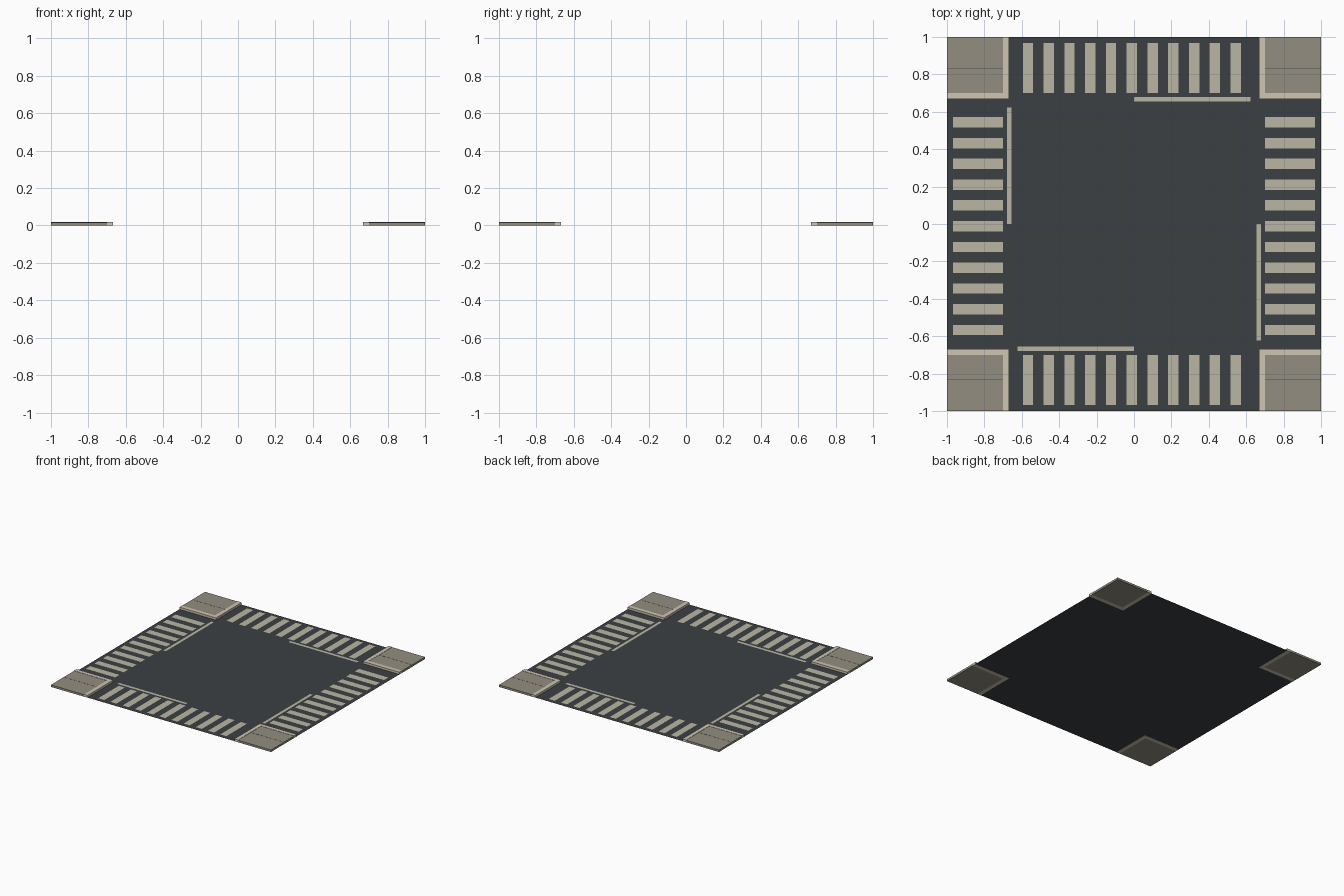
import bpy
import bmesh

if "Cube" in bpy.data.objects:
    bpy.data.objects.remove(bpy.data.objects["Cube"])


def material(name, rgb):
    m = bpy.data.materials.new(name)
    m.diffuse_color = (*rgb, 1)
    m.use_nodes = True
    m.node_tree.nodes["Principled BSDF"].inputs["Base Color"].default_value = m.diffuse_color
    return m


ASPHALT = material("asphalt", (0.045, 0.051, 0.056))
PAINT = material("road_paint", (0.49, 0.47, 0.37))
PAVING = material("paving", (0.29, 0.27, 0.22))
KERB = material("kerb_stone", (0.62, 0.56, 0.45))
JOINT = material("joint", (0.08, 0.075, 0.065))


def build(name, mat, boxes):
    """One object from boxes (x0, x1, y0, y1, z0, z1); equal z gives a flat face."""
    bm = bmesh.new()
    for x0, x1, y0, y1, z0, z1 in boxes:
        x0, x1 = sorted((x0, x1))
        y0, y1 = sorted((y0, y1))
        face = bm.faces.new([bm.verts.new(p) for p in
                             ((x0, y0, z1), (x1, y0, z1), (x1, y1, z1), (x0, y1, z1))])
        if z1 > z0:
            low = [bm.verts.new((v.co.x, v.co.y, z0)) for v in face.verts]
            top = list(face.verts)
            bm.faces.new(low[::-1])
            for i in range(4):
                j = (i + 1) % 4
                bm.faces.new((low[i], low[j], top[j], top[i]))
    mesh = bpy.data.meshes.new(name)
    bm.to_mesh(mesh)
    bm.free()
    mesh.materials.append(mat)
    ob = bpy.data.objects.new(name, mesh)
    bpy.context.collection.objects.link(ob)
    return ob


INNER, PAVE = 0.667, 0.70     # kerb face and paving edge
ROAD_Z, PAINT_Z = 0.001, 0.003

# Road surface
build("road", ASPHALT, [(-1, 1, -1, 1, ROAD_Z, ROAD_Z)])

# Corner pavements with an L-shaped kerb and a joint across the middle
for sx, side in ((-1, "left"), (1, "right")):
    for sy, end in ((-1, "front"), (1, "back")):
        tag = f"{end}_{side}"
        build("pavement_" + tag, PAVING,
              [(sx * PAVE, sx, sy * PAVE, sy, 0, 0.017)])
        build("kerb_" + tag, KERB,
              [(sx * INNER, sx * PAVE, sy * INNER, sy, 0, 0.019),
               (sx * PAVE, sx, sy * INNER, sy * PAVE, 0, 0.019)])
        build("pavement_joint_" + tag, JOINT,
              [(sx * PAVE, sx, sy * 0.833 - 0.002, sy * 0.833 + 0.002, 0.016, 0.0175)])

# Crosswalk stripes and stop lines on the four arms
for s, end, side in ((-1, "front", "left"), (1, "back", "right")):
    starts = [-0.594 + i * 0.111 for i in range(11)]
    near, far = s * 0.70, s * 0.967
    build("crosswalk_" + end, PAINT,
          [(a, a + 0.055, near, far, PAINT_Z, PAINT_Z) for a in starts])
    build("crosswalk_" + side, PAINT,
          [(near, far, a, a + 0.055, PAINT_Z, PAINT_Z) for a in starts])
    line = (s * 0.656, s * 0.679)
    build("stop_line_" + end, PAINT, [(0, s * 0.622, *line, PAINT_Z, PAINT_Z)])
    build("stop_line_" + side, PAINT, [(*line, 0, -s * 0.622, PAINT_Z, PAINT_Z)])
